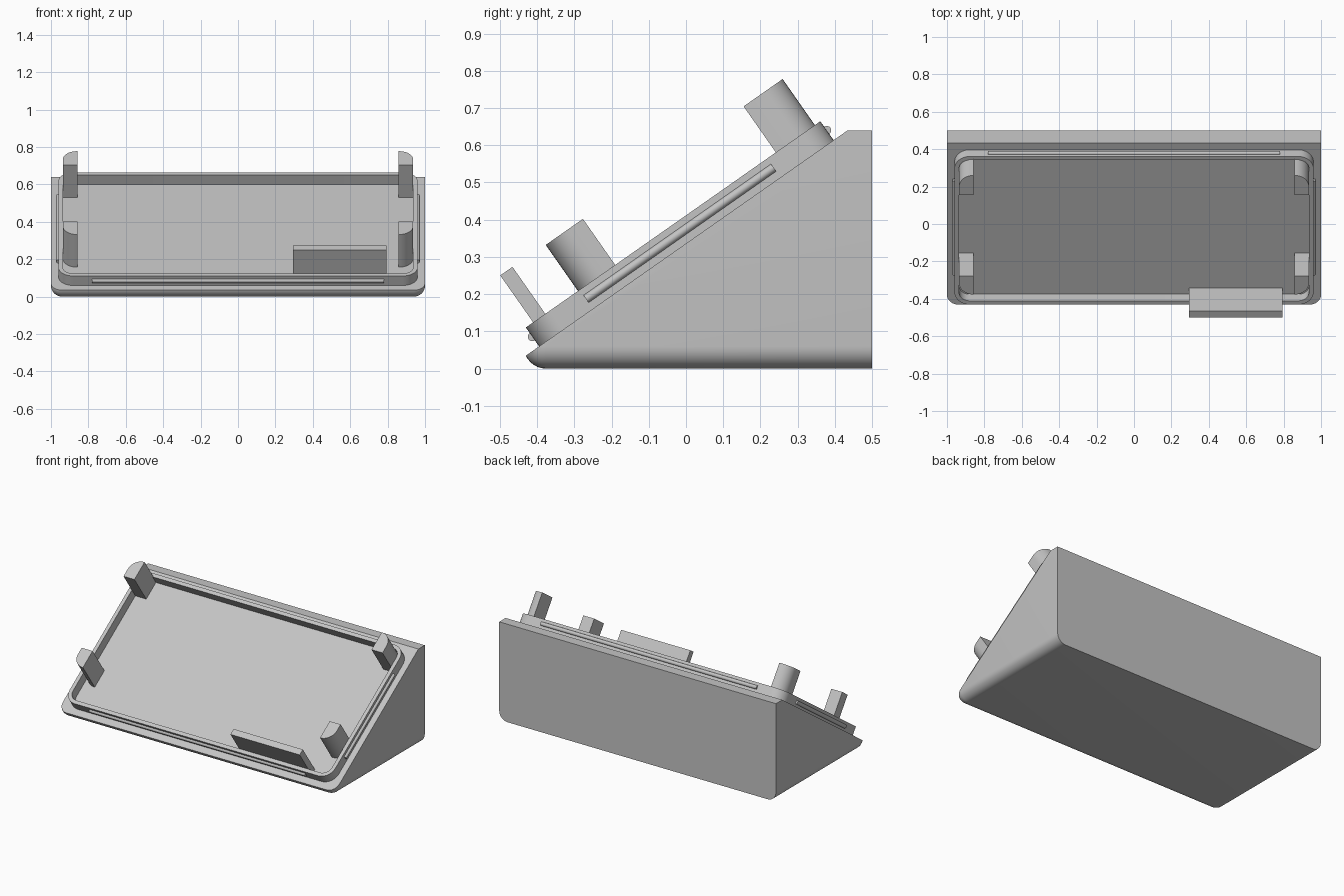
import bpy, bmesh, math
from mathutils import Matrix, Vector

if "Cube" in bpy.data.objects:
    bpy.data.objects.remove(bpy.data.objects["Cube"], do_unlink=True)

grey = bpy.data.materials.new("plain grey")
grey.use_nodes = True
grey.diffuse_color = (0.55, 0.55, 0.55, 1)
grey.node_tree.nodes["Principled BSDF"].inputs["Base Color"].default_value = (0.55, 0.55, 0.55, 1)

# Frame of the sloped panel: x across, y up the slope, z out of it
TILT = math.radians(35)
FOOT = Vector((0, -0.43, 0.035))
SLOPE = Matrix.Translation(FOOT) @ Matrix.Rotation(TILT, 4, 'X')


def finish(name, bm, matrix=None):
    bmesh.ops.recalc_face_normals(bm, faces=bm.faces)
    if matrix:
        bm.transform(matrix)
    mesh = bpy.data.meshes.new(name)
    bm.to_mesh(mesh)
    bm.free()
    mesh.materials.append(grey)
    obj = bpy.data.objects.new(name, mesh)
    bpy.context.collection.objects.link(obj)
    bpy.ops.object.select_all(action='DESELECT')
    obj.select_set(True)
    bpy.context.view_layer.objects.active = obj
    bpy.ops.object.shade_smooth_by_angle(angle=math.radians(30))
    return obj


def outline(x0, x1, y0, y1, radii, steps=10):
    """Rectangle with its own radius per corner, counter-clockwise from (x1, y1)."""
    points = []
    corners = ((x1, y1, 1, 1), (x0, y1, -1, 1), (x0, y0, -1, -1), (x1, y0, 1, -1))
    for k, ((x, y, sx, sy), r) in enumerate(zip(corners, radii)):
        count = steps if r else 0
        for i in range(count + 1):
            a = math.pi / 2 * (k + i / max(count, 1))
            points.append((x - sx * r + r * math.cos(a) if r else x,
                           y - sy * r + r * math.sin(a) if r else y))
    return points


def prism(name, points, low, high):
    bm = bmesh.new()
    bottom = [bm.verts.new((x, y, low)) for x, y in points]
    top = [bm.verts.new((x, y, high)) for x, y in points]
    bm.faces.new(bottom[::-1])
    bm.faces.new(top)
    for i in range(len(points)):
        j = (i + 1) % len(points)
        bm.faces.new((bottom[i], bottom[j], top[j], top[i]))
    return finish(name, bm, SLOPE)


# Wedge body: rounded box cut by the sloped plane
bm = bmesh.new()
bmesh.ops.create_cube(bm, size=1)
y_front, y_back, height = -0.436, 0.5, 0.64
for v in bm.verts:
    v.co = (v.co.x * 2, y_back if v.co.y > 0 else y_front, height if v.co.z > 0 else 0)


def rounded_edge(e):
    a, b = (v.co for v in e.verts)
    low = a.z == 0 and b.z == 0
    front = a.y < 0 and b.y < 0
    back = a.y > 0 and b.y > 0
    return (low and not back) or (front and a.x == b.x)


bmesh.ops.bevel(bm, geom=[e for e in bm.edges if rounded_edge(e)], offset=0.06,
                segments=8, profile=0.5, affect='EDGES')
cut = bmesh.ops.bisect_plane(
    bm, geom=bm.verts[:] + bm.edges[:] + bm.faces[:], plane_co=FOOT,
    plane_no=(0, -math.sin(TILT), math.cos(TILT)), clear_outer=True)
rim_edges = [g for g in cut["geom_cut"] if isinstance(g, bmesh.types.BMEdge)]
bmesh.ops.edgenet_fill(bm, edges=rim_edges)
finish("wedge_body", bm)

# Raised rim around the panel
X, Y0, Y1, WALL, RIM = 0.96, 0.043, 1.009, 0.024, 0.062
outer = outline(-X, X, Y0, Y1, [0.08] * 4)
inner = outline(-X + WALL, X - WALL, Y0 + WALL, Y1 - WALL, [0.08 - WALL] * 4)
bm = bmesh.new()
loops = [[bm.verts.new((x, y, z)) for x, y in pts]
         for pts, z in ((outer, -0.005), (outer, RIM), (inner, RIM), (inner, -0.005))]
for a, b in zip(loops, loops[1:] + loops[:1]):
    for i in range(len(a)):
        j = (i + 1) % len(a)
        bm.faces.new((a[i], a[j], b[j], b[i]))
finish("panel_rim", bm, SLOPE)


# Thin snap beads on the four outer walls of the rim
def bead(name, centre, length, axis):
    bm = bmesh.new()
    bmesh.ops.create_cone(bm, cap_ends=True, segments=16, radius1=0.012,
                          radius2=0.012, depth=length)
    turn = Matrix.Rotation(math.pi / 2, 4, axis)
    finish(name, bm, SLOPE @ Matrix.Translation(centre) @ turn)


bead("front_bead", (0, Y0, 0.032), 1.56, 'Y')
bead("back_bead", (0, Y1, 0.032), 1.56, 'Y')
for side, sign in (("left", 1), ("right", -1)):
    bead(side + "_bead", (sign * X, 0.527, 0.032), 0.615, 'X')

# Corner posts, each rounded on the edge nearest its corner
POST = 0.213
for side, sign in (("left", 1), ("right", -1)):
    x0, x1 = sorted((sign * 0.857, sign * 0.936))
    for end, y0, y1 in (("front", 0.214, 0.336), ("back", 0.863, Y1 - WALL + 0.006)):
        radii = [0] * 4
        if end == "back":
            radii[0 if sign > 0 else 1] = 0.076
        else:
            radii[3 if sign > 0 else 2] = 0.076
        prism(f"{end}_{side}_post", outline(x0, x1, y0, y1, radii), -0.005, POST)

# Flat tab standing inside the front wall
prism("front_tab", outline(0.295, 0.795, Y0 + WALL, 0.107, [0] * 4), -0.005, 0.216)
